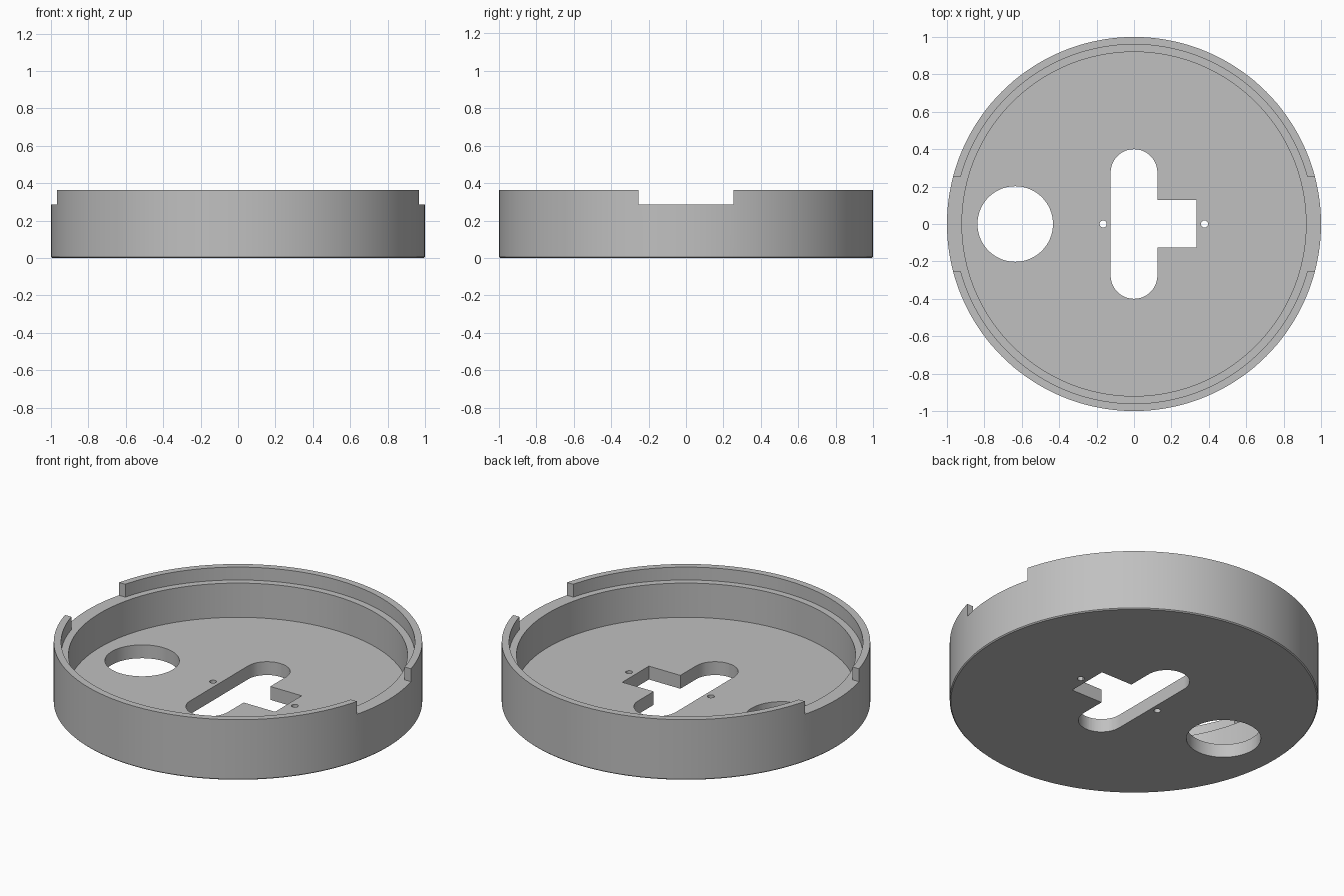
import bpy, bmesh, math
from mathutils import Matrix

cube = bpy.data.objects.get("Cube")
if cube:
    bpy.data.objects.remove(cube, do_unlink=True)

grey = bpy.data.materials.new("light_grey")
grey.use_nodes = True
colour = (0.53, 0.53, 0.53, 1)
grey.diffuse_color = colour
grey.node_tree.nodes["Principled BSDF"].inputs["Base Color"].default_value = colour

FLOOR, LEDGE, TOP = 0.08, 0.285, 0.362
NOTCH = 0.255


def add_object(name, bm):
    bmesh.ops.recalc_face_normals(bm, faces=bm.faces)
    mesh = bpy.data.meshes.new(name)
    bm.to_mesh(mesh)
    bm.free()
    mesh.materials.append(grey)
    ob = bpy.data.objects.new(name, mesh)
    bpy.context.collection.objects.link(ob)
    return ob


def prism(name, outline, z0=-0.1, z1=0.2):
    """Extrude a closed outline upwards."""
    bm = bmesh.new()
    face = bm.faces.new([bm.verts.new((x, y, z0)) for x, y in outline])
    new = bmesh.ops.extrude_face_region(bm, geom=[face])["geom"]
    verts = [v for v in new if isinstance(v, bmesh.types.BMVert)]
    bmesh.ops.translate(bm, verts=verts, vec=(0, 0, z1 - z0))
    return add_object(name, bm)


def arc(cx, cy, r, start, end, n):
    angles = [math.radians(start + (end - start) * i / n) for i in range(n + 1)]
    return [(cx + r * math.cos(a), cy + r * math.sin(a)) for a in angles]


def circle(cx, cy, r, n):
    return arc(cx, cy, r, 0, 360, n)[:-1]


def box(x0, x1, y0, y1):
    return [(x0, y0), (x1, y0), (x1, y1), (x0, y1)]


# Round tray: floor, wall, inner ledge and thin raised rim in one lathe
profile = [(0, 0), (0.994, 0), (1, 0.006), (1, TOP), (0.96, TOP),
           (0.96, LEDGE), (0.92, LEDGE), (0.92, FLOOR), (0, FLOOR)]
bm = bmesh.new()
verts = [bm.verts.new((r, 0, z)) for r, z in profile]
edges = [bm.edges.new(pair) for pair in zip(verts, verts[1:])]
bmesh.ops.spin(bm, geom=verts + edges, cent=(0, 0, 0), axis=(0, 0, 1),
               angle=math.tau, steps=144, use_merge=False)
bmesh.ops.remove_doubles(bm, verts=bm.verts, dist=0.0001)
tray = add_object("round_tray", bm)

# Cutters: floor openings, screw holes, and the notch across both sides
slot = arc(0, 0.275, 0.125, 0, 180, 24) + arc(0, -0.275, 0.125, 180, 360, 24)
cutters = [
    prism("slot_cutter", slot),
    prism("square_cutter", box(0, 0.333, -0.125, 0.127)),
    prism("cable_hole_cutter", circle(-0.635, 0, 0.202, 64)),
    prism("left_screw_cutter", circle(0.377, 0, 0.019, 20)),
    prism("right_screw_cutter", circle(-0.165, 0, 0.019, 20)),
    prism("rim_notch_cutter", box(-1.2, 1.2, -NOTCH, NOTCH), LEDGE, 0.6),
]
for cutter in cutters:
    cutter.hide_render = True
    mod = tray.modifiers.new(cutter.name, "BOOLEAN")
    mod.operation = "DIFFERENCE"
    mod.solver = "EXACT"
    mod.object = cutter

# Bake the cuts and remove the cutters
depsgraph = bpy.context.evaluated_depsgraph_get()
cut_mesh = bpy.data.meshes.new_from_object(tray.evaluated_get(depsgraph))
tray.modifiers.clear()
tray.data = cut_mesh
for cutter in cutters:
    bpy.data.objects.remove(cutter, do_unlink=True)

# Smooth round walls with sharp edges
bpy.ops.object.select_all(action="DESELECT")
tray.select_set(True)
bpy.context.view_layer.objects.active = tray
bpy.ops.object.shade_smooth_by_angle(angle=math.radians(30))
